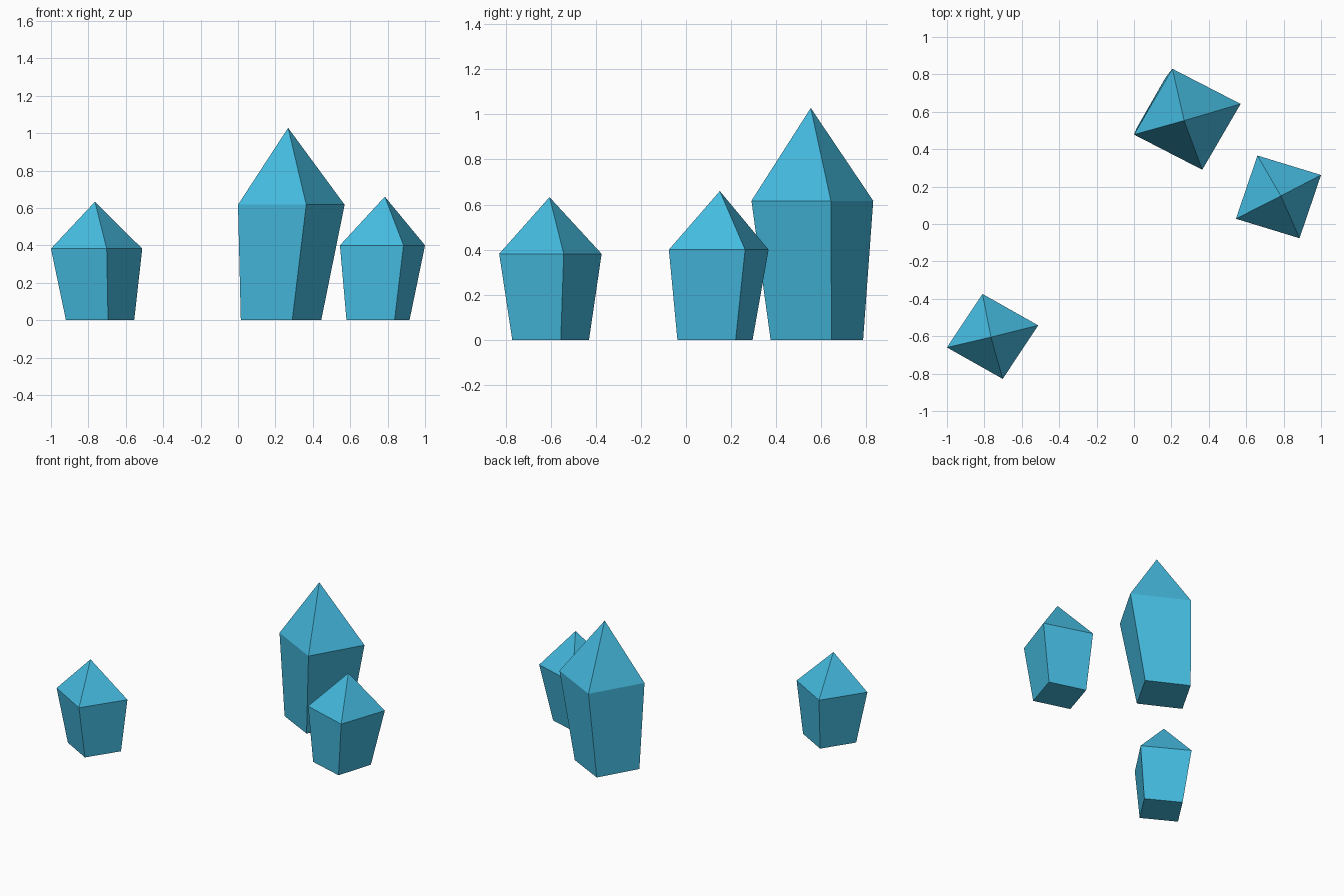
import bpy, bmesh
from mathutils import Vector

if "Cube" in bpy.data.objects:
    bpy.data.objects.remove(bpy.data.objects["Cube"])

mat = bpy.data.materials.new("crystal_blue")
mat.diffuse_color = (0.06, 0.5, 0.75, 1)
mat.use_nodes = True
mat.node_tree.nodes["Principled BSDF"].inputs["Base Color"].default_value = mat.diffuse_color


def ring(bm, left, front, right, z):
    """Four-sided cross-section; the back corner completes the parallelogram."""
    l, f, r = Vector(left), Vector(front), Vector(right)
    return [bm.verts.new((p.x, p.y, z)) for p in (l, f, r, l + r - f)]


def crystal(name, base, shoulder, height, tip):
    bm = bmesh.new()
    low = ring(bm, *base, 0)
    high = ring(bm, *shoulder, height)
    apex = bm.verts.new(tip)
    bm.faces.new(low[::-1])
    for i in range(4):
        j = (i + 1) % 4
        bm.faces.new((low[i], low[j], high[j], high[i]))  # flared side
        bm.faces.new((high[i], high[j], apex))            # pointed cap
    bmesh.ops.recalc_face_normals(bm, faces=bm.faces)
    mesh = bpy.data.meshes.new(name)
    bm.to_mesh(mesh)
    bm.free()
    mesh.materials.append(mat)
    obj = bpy.data.objects.new(name, mesh)
    bpy.context.collection.objects.link(obj)


# Corners are given as left, front, right
crystal("left_crystal",
        ((-0.92, -0.645), (-0.695, -0.77), (-0.555, -0.555)),
        ((-1.0, -0.66), (-0.702, -0.828), (-0.512, -0.542)),
        0.382, (-0.765, -0.605, 0.633))
crystal("tall_crystal",
        ((0.015, 0.515), (0.29, 0.375), (0.445, 0.645)),
        ((0.0, 0.478), (0.365, 0.29), (0.57, 0.642)),
        0.617, (0.268, 0.553, 1.028))
crystal("right_crystal",
        ((0.58, 0.037), (0.837, -0.038), (0.917, 0.22)),
        ((0.545, 0.028), (0.885, -0.076), (1.0, 0.262)),
        0.4, (0.785, 0.15, 0.66))
